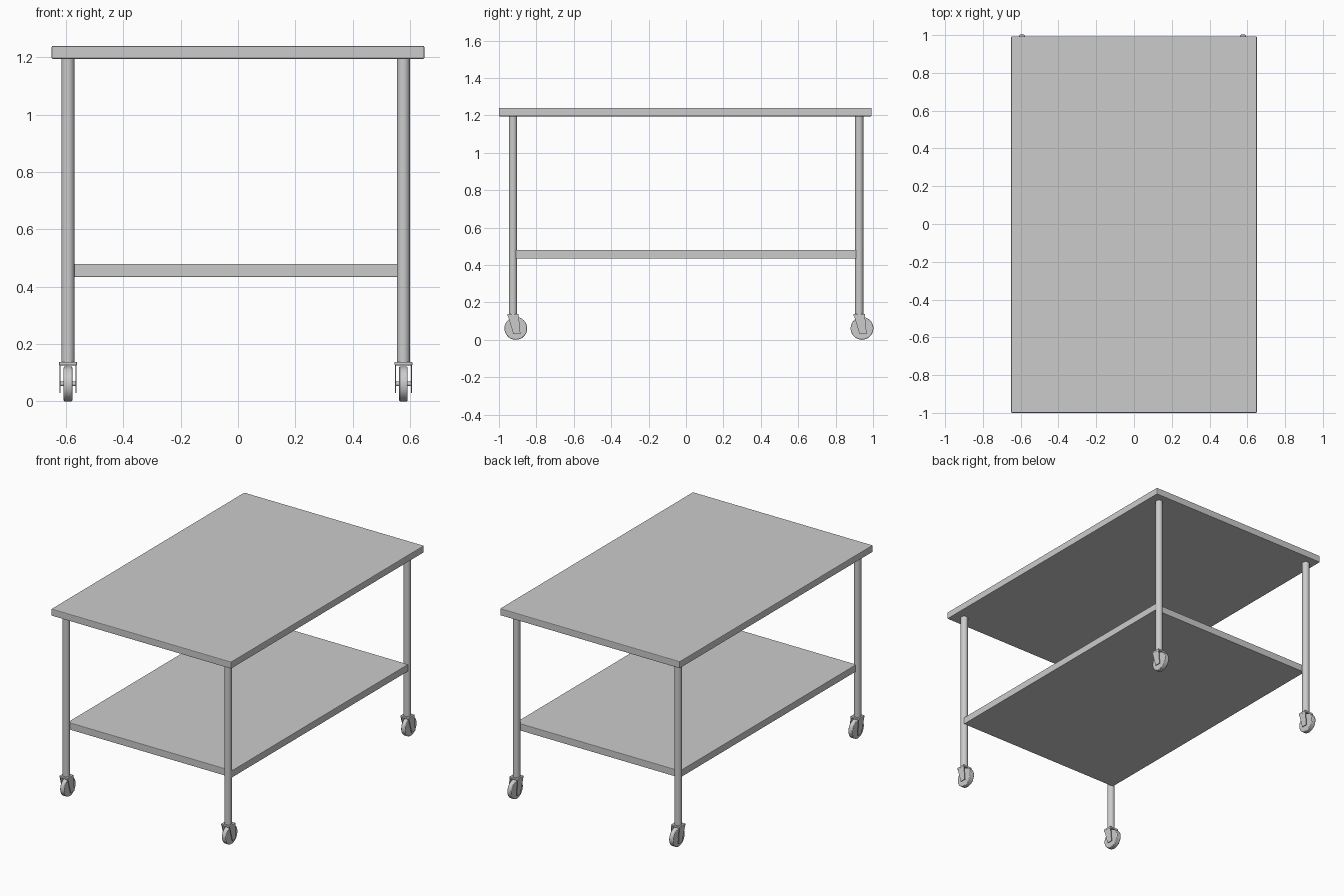
import bpy, bmesh
from math import pi
from mathutils import Matrix

if "Cube" in bpy.data.objects:
    bpy.data.objects.remove(bpy.data.objects["Cube"])


def box(name, lo, hi, bevel=0.0):
    bm = bmesh.new()
    bmesh.ops.create_cube(bm, size=1)
    for v in bm.verts:
        v.co = [l + (c + 0.5) * (h - l) for c, l, h in zip(v.co, lo, hi)]
    ob = finish(name, bm)
    if bevel:
        m = ob.modifiers.new("soft_edge", "BEVEL")
        m.width, m.segments = bevel, 2
    return ob


def finish(name, bm):
    bmesh.ops.recalc_face_normals(bm, faces=bm.faces)
    me = bpy.data.meshes.new(name)
    bm.to_mesh(me)
    bm.free()
    ob = bpy.data.objects.new(name, me)
    bpy.context.collection.objects.link(ob)
    return ob


def cylinder(name, center, r, depth, axis="Z", bevel=0.0):
    bm = bmesh.new()
    rot = Matrix.Rotation(pi / 2, 4, "Y") if axis == "X" else Matrix()
    bmesh.ops.create_cone(bm, cap_ends=True, segments=32, radius1=r, radius2=r,
                          depth=depth, matrix=Matrix.Translation(center) @ rot)
    ob = finish(name, bm)
    if bevel:
        m = ob.modifiers.new("soft_edge", "BEVEL")
        m.width, m.segments, m.limit_method = bevel, 2, "ANGLE"
    bpy.ops.object.select_all(action="DESELECT")
    bpy.context.view_layer.objects.active = ob
    ob.select_set(True)
    bpy.ops.object.shade_smooth_by_angle()
    return ob


def fork_plate(name, x, y, t=0.004):
    # slanted side plate trailing back to the axle
    prof = [(-0.029, 0.134), (0.03, 0.134), (0.04, 0.03), (0.002, 0.03)]
    bm = bmesh.new()
    face = bm.faces.new([bm.verts.new((x - t / 2, y + a, z)) for a, z in prof])
    ext = bmesh.ops.extrude_face_region(bm, geom=[face])["geom"]
    bmesh.ops.translate(bm, vec=(t, 0, 0),
                        verts=[g for g in ext if isinstance(g, bmesh.types.BMVert)])
    return finish(name, bm)


# table top and lower shelf
box("table_top", (-0.65, -1.0, 1.195), (0.65, 0.993, 1.24), 0.004)
box("lower_shelf", (-0.595, -0.91, 0.434), (0.593, 0.912, 0.48), 0.003)

# legs with casters
for sx, lx in (("left", -0.593), ("right", 0.577)):
    for sy, ly in (("front", -0.925), ("back", 0.926)):
        n = f"{sy}_{sx}"
        cylinder(n + "_leg", (lx, ly, 0.667), 0.0225, 1.066)
        box(n + "_caster_plate", (lx - 0.031, ly - 0.03, 0.126),
            (lx + 0.031, ly + 0.03, 0.138), 0.002)
        for s in (-1, 1):
            fork_plate(f"{n}_fork_{'inner' if s * lx < 0 else 'outer'}", lx + s * 0.028, ly)
        cylinder(n + "_wheel", (lx, ly + 0.015, 0.061), 0.061, 0.03, "X", 0.004)
        cylinder(n + "_axle", (lx, ly + 0.015, 0.061), 0.008, 0.06, "X")
